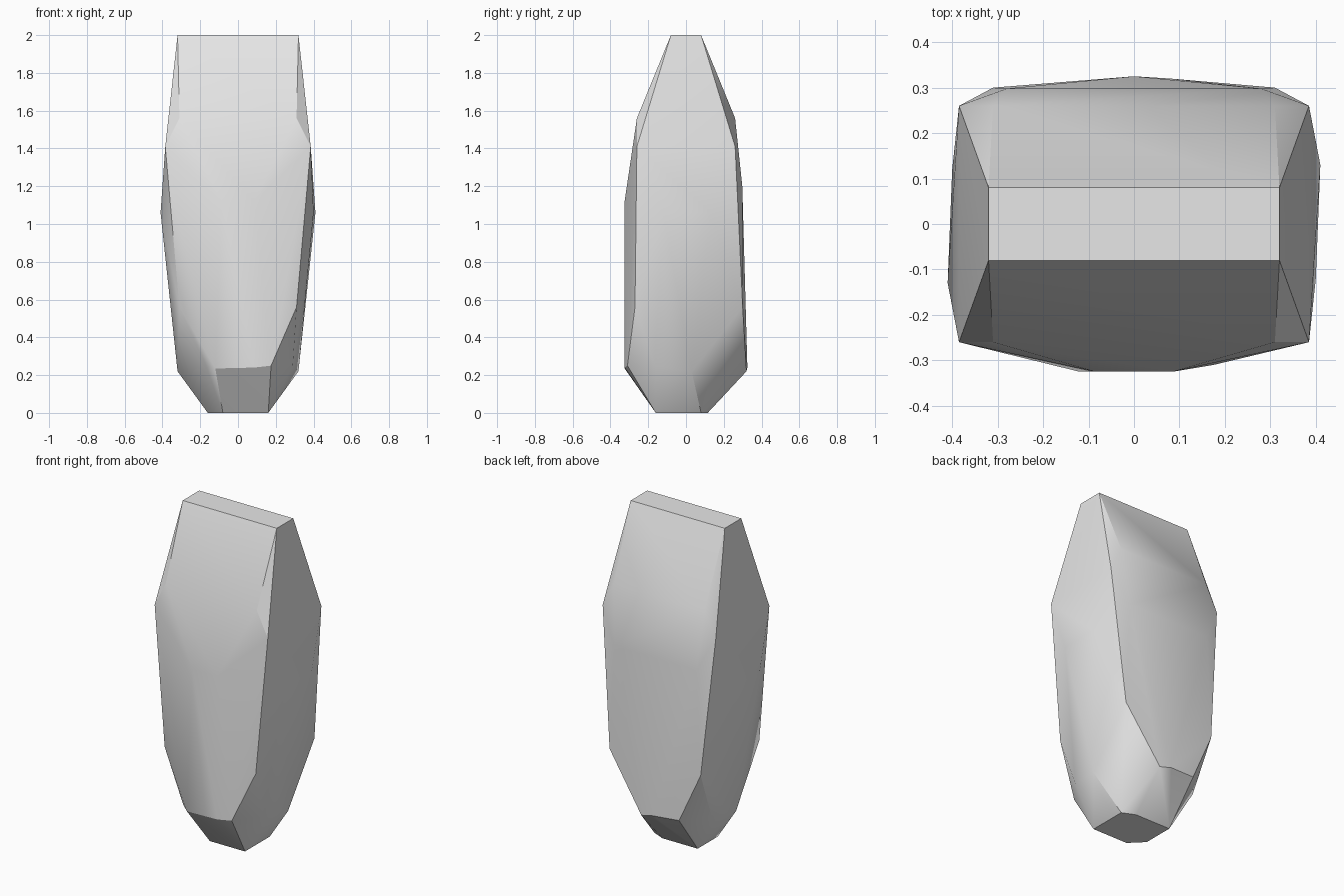
import bpy
import bmesh
import math

cube = bpy.data.objects.get("Cube")
if cube:
    bpy.data.objects.remove(cube, do_unlink=True)

# Stone material
stone = bpy.data.materials.new("light grey stone")
stone.use_nodes = True
colour = (0.8, 0.8, 0.8, 1)
stone.diffuse_color = colour
stone.node_tree.nodes["Principled BSDF"].inputs["Base Color"].default_value = colour

# Corners that repeat on both sides: half width, y, z
mirrored = [
    (0.32, -0.08, 2.00), (0.32, 0.08, 2.00),      # flat top
    (0.31, -0.26, 1.56), (0.31, 0.26, 1.56),      # shoulders
    (0.385, -0.26, 1.41), (0.385, 0.26, 1.41),
    (0.085, -0.325, 1.12), (0.28, 0.298, 1.20),   # belly
    (0.31, -0.27, 0.56), (0.31, 0.30, 0.56),      # lower flanks
]
# Corners of the irregular sides and foot
single = [
    (-0.41, -0.13, 1.06), (-0.40, 0.12, 1.06),
    (0.41, 0.13, 1.06), (0.40, -0.12, 1.06),
    (-0.12, -0.325, 0.235), (0.085, -0.325, 0.24), (0.175, -0.31, 0.25),
    (-0.17, -0.29, 0.25),
    (-0.32, -0.03, 0.22), (-0.29, 0.165, 0.25),
    (0.32, 0.03, 0.22), (0.29, -0.165, 0.25),
    (0.08, 0.32, 0.22), (-0.17, 0.31, 0.25), (0, 0.325, 0.24),
    (-0.16, -0.08, 0), (-0.08, -0.16, 0), (0.16, -0.16, 0),
    (0.16, 0.08, 0), (0.08, 0.115, 0), (-0.16, 0.115, 0),
]
corners = [(s * x, y, z) for x, y, z in mirrored for s in (-1, 1)] + single

# Wrap the corners in a faceted shell
bm = bmesh.new()
for p in corners:
    bm.verts.new(p)
bmesh.ops.convex_hull(bm, input=bm.verts)
bmesh.ops.delete(bm, geom=[v for v in bm.verts if not v.link_faces], context='VERTS')
bmesh.ops.dissolve_limit(bm, angle_limit=math.radians(1), verts=bm.verts, edges=bm.edges)
bmesh.ops.recalc_face_normals(bm, faces=bm.faces)
mesh = bpy.data.meshes.new("standing_stone")
bm.to_mesh(mesh)
bm.free()
mesh.materials.append(stone)
rock = bpy.data.objects.new("standing_stone", mesh)
bpy.context.collection.objects.link(rock)

# Soft facets with crisp corners
bpy.ops.object.select_all(action='DESELECT')
rock.select_set(True)
bpy.context.view_layer.objects.active = rock
bpy.ops.object.shade_smooth_by_angle(angle=math.radians(30))
